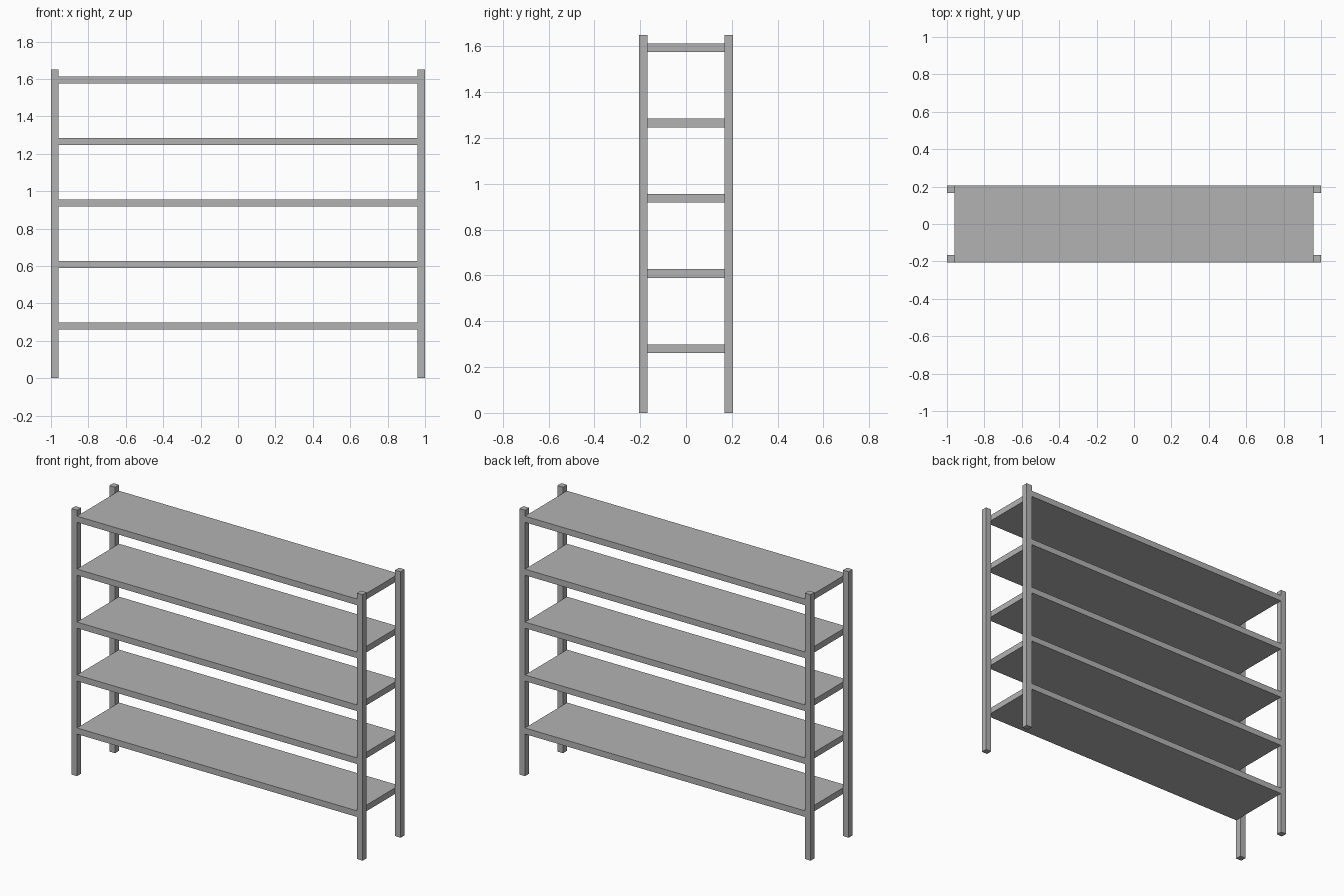
import bpy

if "Cube" in bpy.data.objects:
    bpy.data.objects.remove(bpy.data.objects["Cube"], do_unlink=True)

HALF_X, HALF_Y, HEIGHT = 1.0, 0.206, 1.65
POST = 0.039
SHELF_COUNT, SHELF_THICK = 5, 0.038
FIRST_SHELF, SHELF_GAP = 0.28, 0.3285

# Single grey finish
grey = bpy.data.materials.new("plain grey")
grey.use_nodes = True
colour = (0.45, 0.45, 0.45, 1)
grey.diffuse_color = colour
grey.node_tree.nodes["Principled BSDF"].inputs["Base Color"].default_value = colour


def box(name, centre, size):
    bpy.ops.mesh.primitive_cube_add(size=1, location=centre)
    obj = bpy.context.object
    obj.name = name
    obj.scale = size
    bpy.ops.object.transform_apply(location=False, rotation=False, scale=True)
    obj.data.materials.append(grey)
    return obj


# Four corner posts
for side, sx in (("left", 1), ("right", -1)):
    for end, sy in (("front", -1), ("back", 1)):
        box(f"{end}_{side}_post",
            (sx * (HALF_X - POST / 2), sy * (HALF_Y - POST / 2), HEIGHT / 2),
            (POST, POST, HEIGHT))

# Shelves fitted between the left and right posts, flush front and back
for i in range(SHELF_COUNT):
    box(f"shelf_{i + 1}", (0, 0, FIRST_SHELF + i * SHELF_GAP),
        (2 * (HALF_X - POST), 2 * HALF_Y, SHELF_THICK))
